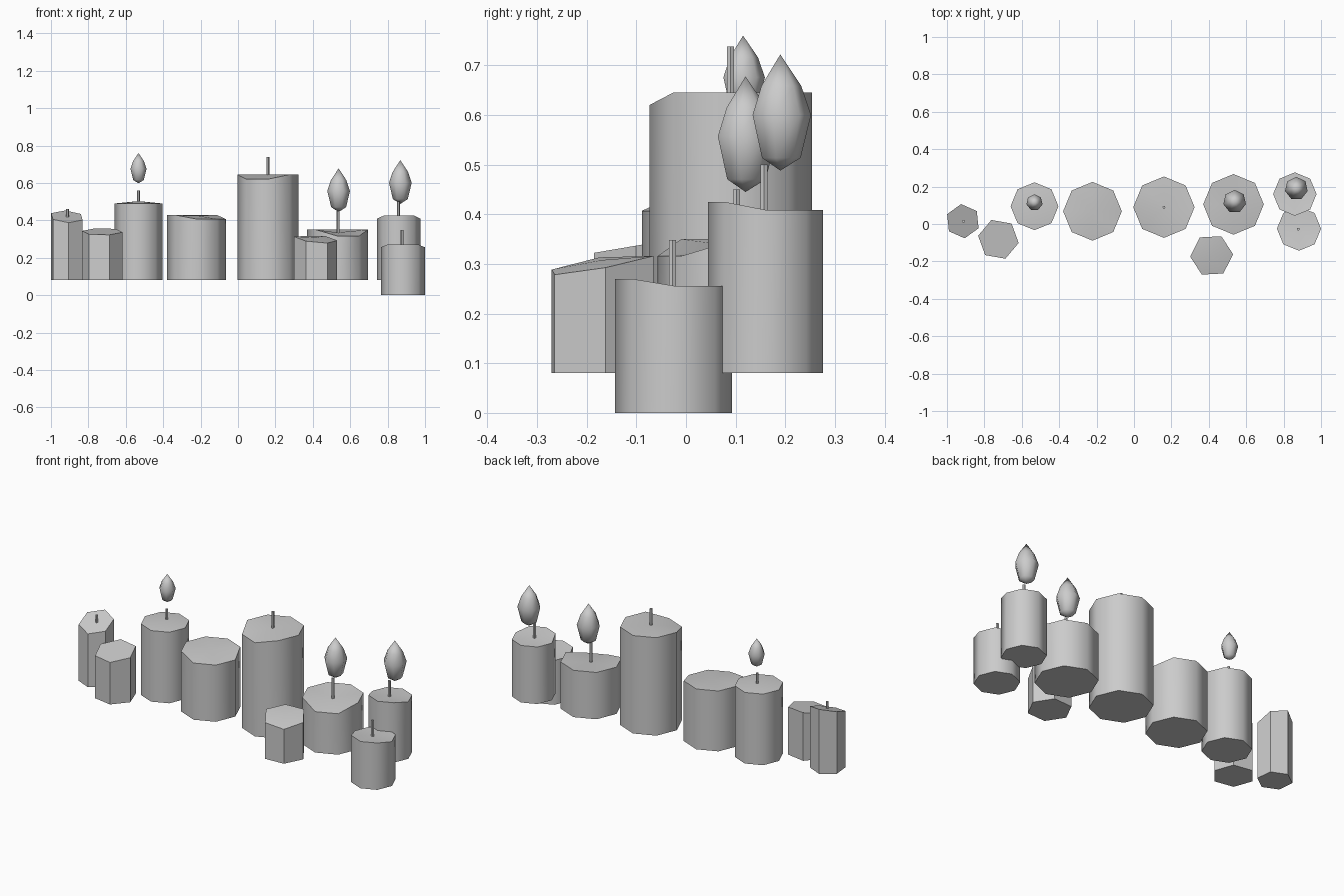
import bpy
import bmesh
from math import cos, sin, radians, pi, tau

cube = bpy.data.objects.get("Cube")
if cube:
    bpy.data.objects.remove(cube)

grey = bpy.data.materials.new("plain grey")
grey.use_nodes = True
COLOUR = (0.6, 0.6, 0.6, 1)
grey.diffuse_color = COLOUR
grey.node_tree.nodes["Principled BSDF"].inputs["Base Color"].default_value = COLOUR


def finish(name, bm, angle):
    bmesh.ops.recalc_face_normals(bm, faces=bm.faces)
    mesh = bpy.data.meshes.new(name)
    bm.to_mesh(mesh)
    bm.free()
    mesh.materials.append(grey)
    obj = bpy.data.objects.new(name, mesh)
    bpy.context.collection.objects.link(obj)
    bpy.ops.object.select_all(action="DESELECT")
    obj.select_set(True)
    bpy.context.view_layer.objects.active = obj
    bpy.ops.object.shade_smooth_by_angle(angle=radians(angle))


def lathe(name, x, y, sides, turn, rings, bottom, top, angle):
    """Stacked rings closed by a bottom and a top point; a ring height may be a rule."""
    bm = bmesh.new()
    loops = []
    for radius, height in rings:
        loop = []
        for i in range(sides):
            a = radians(turn) + tau * i / sides
            px, py = radius * cos(a), radius * sin(a)
            z = height(px, py) if callable(height) else height
            loop.append(bm.verts.new((x + px, y + py, z)))
        loops.append(loop)
    ends = [bm.verts.new((x, y, z)) for z in (bottom, top)]
    for i in range(sides):
        j = (i + 1) % sides
        for low, high in zip(loops, loops[1:]):
            bm.faces.new((low[i], low[j], high[j], high[i]))
        bm.faces.new((ends[0], loops[0][j], loops[0][i]))
        bm.faces.new((ends[1], loops[-1][i], loops[-1][j]))
    finish(name, bm, angle)


def candle(name, x, y, radius, sides, turn, rim, middle, base=0.08):
    lathe(name + "_candle", x, y, sides, turn, [(radius, base), (radius, rim)],
          base, middle, 50)


def wick(name, x, y, low, high):
    lathe(name + "_wick", x, y, 6, 0, [(0.008, low), (0.008, high)], low, high, 30)


def flame(name, x, y, low, high, radius):
    h = high - low
    rings = [(radius * 0.66, low + h * 0.11), (radius, low + h * 0.48),
             (radius * 0.68, low + h * 0.73)]
    lathe(name + "_flame", x, y, 7, 90, rings, low, high, 55)


# Candles with an evenly sloping top
candle("far_right", -0.915, 0.015, 0.092, 6, 36,
       lambda x, y: 0.42 + 0.35 * y - 0.06 * x, 0.42)
candle("right_front", -0.725, -0.082, 0.11, 6, 50,
       lambda x, y: 0.34 + 0.17 * y, 0.34)

# Candle with a slightly domed top
candle("right_tall", -0.532, 0.095, 0.128, 8, 0, 0.49, 0.503)

# Candles with part of the rim melted lower or raised
candle("right_wide", -0.222, 0.068, 0.157, 8, 0,
       lambda x, y: 0.407 if x - y > 0.05 else 0.428, 0.426)
candle("centre_tall", 0.16, 0.09, 0.164, 8, 0,
       lambda x, y: 0.62 if y < -0.1 and x < 0.05 else 0.645, 0.645)
candle("left_wide", 0.532, 0.105, 0.162, 8, 0,
       lambda x, y: 0.316 if y < -0.1 and x > -0.05 else 0.35, 0.335)
candle("left_back", 0.86, 0.16, 0.116, 8, 0,
       lambda x, y: 0.425 if y < -0.05 else 0.409, 0.409)
candle("left_front", 0.882, -0.025, 0.118, 8, 0,
       lambda x, y: 0.27 if y < -0.05 else 0.256, 0.256, base=0)
candle("left_small", 0.415, -0.168, 0.115, 6, 3,
       lambda x, y: 0.316 if y > 0.02 else 0.303 + 0.19 * y - 0.1 * x, 0.308)

# Wicks
wick("far_right", -0.912, 0.015, 0.4, 0.46)
wick("right_tall", -0.532, 0.11, 0.49, 0.56)
wick("centre_tall", 0.16, 0.09, 0.63, 0.738)
wick("left_wide", 0.535, 0.102, 0.32, 0.45)
wick("left_back", 0.857, 0.157, 0.4, 0.5)
wick("left_front", 0.878, -0.027, 0.25, 0.348)

# Flames
flame("right_tall", -0.532, 0.115, 0.598, 0.76, 0.044)
flame("left_wide", 0.538, 0.12, 0.445, 0.678, 0.062)
flame("left_back", 0.868, 0.19, 0.488, 0.722, 0.062)
